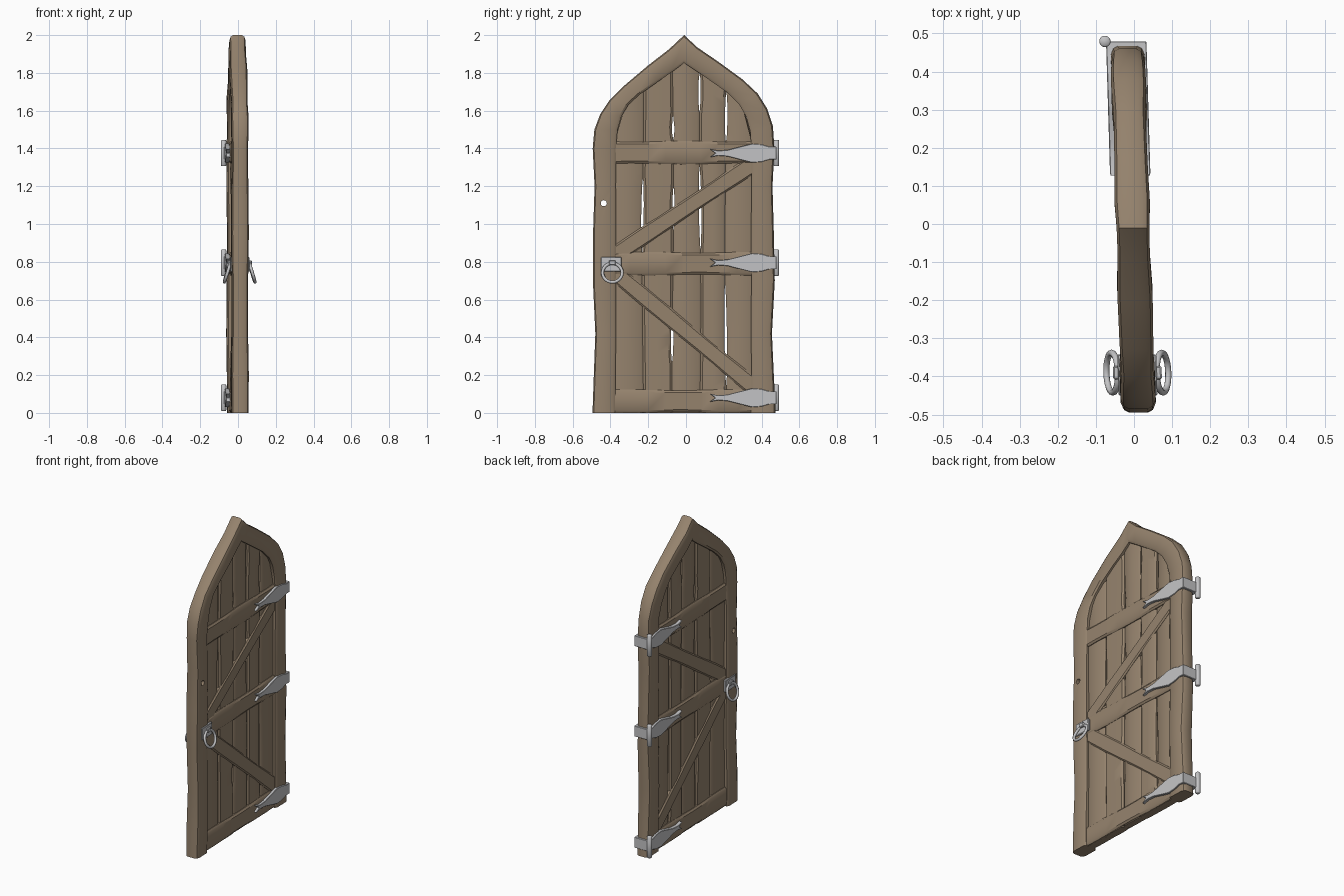
import bpy, bmesh, math
from mathutils import Matrix

if "Cube" in bpy.data.objects:
    bpy.data.objects.remove(bpy.data.objects["Cube"])

# The door leaf stands slightly ajar: x shifts a little along y
SHEAR = Matrix(((1, -0.03, 0, -0.003), (0, 1, 0, 0), (0, 0, 1, 0), (0, 0, 0, 1)))


def material(name, rgb):
    m = bpy.data.materials.new(name)
    m.diffuse_color = (*rgb, 1)
    m.use_nodes = True
    m.node_tree.nodes["Principled BSDF"].inputs["Base Color"].default_value = m.diffuse_color
    return m


WOOD = material("weathered wood", (0.30, 0.225, 0.153))
IRON = material("pale iron", (0.55, 0.55, 0.56))


def finish(ob, mat, bevel=0, angle=35):
    ob.data.transform(SHEAR @ ob.matrix_basis)
    ob.matrix_basis = Matrix()
    ob.data.materials.append(mat)
    bpy.ops.object.select_all(action='DESELECT')
    ob.select_set(True)
    bpy.context.view_layer.objects.active = ob
    if bevel:
        b = ob.modifiers.new("bevel", 'BEVEL')
        b.width, b.segments = bevel, 1
        bpy.ops.object.modifier_apply(modifier=b.name)
    bpy.ops.object.shade_smooth_by_angle(angle=math.radians(angle))
    return ob


def to_object(name, bm):
    bmesh.ops.recalc_face_normals(bm, faces=bm.faces)
    me = bpy.data.meshes.new(name)
    bm.to_mesh(me)
    bm.free()
    ob = bpy.data.objects.new(name, me)
    bpy.context.collection.objects.link(ob)
    return ob


def loft(name, sections, mat):
    """Skin a list of closed cross-sections and cap both ends."""
    bm = bmesh.new()
    rings = [[bm.verts.new(p) for p in s] for s in sections]
    n = len(rings[0])
    for a, b in zip(rings, rings[1:]):
        for i in range(n):
            bm.faces.new((a[i], a[(i + 1) % n], b[(i + 1) % n], b[i]))
    bm.faces.new(rings[0])
    bm.faces.new(rings[-1])
    return finish(to_object(name, bm), mat)


def slab(name, pts, x0, x1, mat, bevel=0.002):
    """Extrude a (y, z) outline from x0 to x1."""
    bm = bmesh.new()
    f = bm.faces.new([bm.verts.new((x0, y, z)) for y, z in pts])
    r = bmesh.ops.extrude_face_region(bm, geom=[f])
    bmesh.ops.translate(bm, vec=(x1 - x0, 0, 0),
                        verts=[v for v in r['geom'] if isinstance(v, bmesh.types.BMVert)])
    return finish(to_object(name, bm), mat, bevel)


def rect(y0, y1, z0, z1):
    return [(y0, z0), (y1, z0), (y1, z1), (y0, z1)]


# Frame: (outer y, outer z, inner y, inner z) going up one side, over the point and down
PATH = [(-.495, 0, -.375, 0), (-.488, .2, -.374, .2), (-.48, .42, -.37, .42), (-.493, .7, -.372, .7),
        (-.492, .95, -.37, .95), (-.484, 1.2, -.372, 1.2), (-.494, 1.4, -.371, 1.4),
        (-.485, 1.5, -.362, 1.5), (-.455, 1.58, -.342, 1.57), (-.405, 1.655, -.305, 1.63),
        (-.33, 1.73, -.245, 1.685), (-.2, 1.84, -.15, 1.752), (-.09, 1.925, -.07, 1.808),
        (-.01, 2.0, -.01, 1.853),
        (.06, 1.935, .05, 1.813), (.17, 1.86, .13, 1.758), (.3, 1.765, .22, 1.695),
        (.38, 1.69, .28, 1.635), (.43, 1.61, .318, 1.57), (.46, 1.52, .34, 1.49),
        (.468, 1.4, .347, 1.38), (.458, 1.2, .346, 1.2), (.465, .95, .345, .95),
        (.47, .7, .346, .7), (.455, .42, .344, .42), (.465, .2, .347, .2), (.475, 0, .345, 0)]
PROFILE = [(0, .8), (.12, 1), (.8, 1), (.94, .85), (1, .55)]
PROFILE = PROFILE + [(f, -d) for f, d in reversed(PROFILE)]
sections = []
for k, (oy, oz, iy, iz) in enumerate(PATH):
    h = .044 + .0025 * math.sin(k * 1.9)
    sections.append([(h * d, iy + (oy - iy) * f, iz + (oz - iz) * f) for f, d in PROFILE])
frame = loft("frame", sections, WOOD)

# Peephole through the frame
bpy.ops.mesh.primitive_cylinder_add(vertices=12, radius=.016, depth=.3,
                                    location=(0, -.435, 1.11), rotation=(0, math.pi / 2, 0))
cutter = bpy.context.object
cutter.hide_render = True
mod = frame.modifiers.new("peephole", 'BOOLEAN')
mod.operation, mod.object, mod.solver = 'DIFFERENCE', cutter, 'EXACT'
bpy.context.view_layer.objects.active = frame
bpy.ops.object.modifier_apply(modifier=mod.name)
bpy.data.objects.remove(cutter)


# Planks: reach up into the arch, with open cracks at some joints
def arch(y):
    for a, b in zip(PATH[6:20], PATH[7:21]):
        if a[2] <= y <= b[2]:
            return a[3] + (b[3] - a[3]) * (y - a[2]) / (b[2] - a[2]) + .04
    return 1.4


EDGES = [-.40, -.228, -.07, .075, .21, .37]
CRACKS = {1: [(.86, 1.25)], 2: [(.27, .5), (.97, 1.19), (1.45, 1.56)],
          3: [(.87, 1.3), (1.6, 1.8)], 4: [(.14, .68), (1.43, 1.7)]}


def half_gap(i, z):
    for a, b in CRACKS.get(i, []):
        if a < z < b:
            return .0065 * math.sin(math.pi * (z - a) / (b - a)) ** .6
    return -.0006


N = 50
for i, (l, r) in enumerate(zip(EDGES, EDGES[1:])):
    t = .02 + .003 * (i % 2)
    sections = []
    for k in range(N + 1):
        s = k / N
        tops = [arch(l), arch(l), arch((l + r) / 2 if i != 2 else -.01), arch(r), arch(r)]
        wl, wr = (.004 * math.sin(6 * s + 2 * j) for j in (i, i + 1))
        yl = l + wl + half_gap(i, s * tops[0])
        yr = r + wr - half_gap(i + 1, s * tops[-1])
        ys = [yl, yl + .012, -.01 if i == 2 else (l + r) / 2, yr - .012, yr]
        ds = [.6 * t, t, t * 1.08, t, .6 * t]
        front = [(d, y, s * z) for d, y, z in zip(ds, ys, tops)]
        sections.append(front + [(-x, y, z) for x, y, z in reversed(front)])
    loft(f"plank_{i + 1}", sections, WOOD)


# Cross rails and diagonal braces, showing on both faces
def bar(name, p0, p1, w, depth):
    dy, dz = p1[0] - p0[0], p1[1] - p0[1]
    ln = math.hypot(dy, dz)
    ny, nz = -dz / ln, dy / ln
    shape = [(-1, .75), (-.8, 1), (.8, 1), (1, .75)]
    shape += [(a, -d) for a, d in reversed(shape)]
    secs = []
    for k in range(9):
        u = k / 8
        h = w / 2 * (1 + .05 * math.sin(u * 9 + p0[1] * 7))
        secs.append([(depth * d, p0[0] + dy * u + ny * h * a, max(0, p0[1] + dz * u + nz * h * a))
                     for a, d in shape])
    loft(name, secs, WOOD)


for name, z in (("bottom_rail", .062), ("middle_rail", .79), ("top_rail", 1.378)):
    bar(name, (-.39, z), (.36, z), .118, .034)
bar("upper_brace", (-.385, .83), (.36, 1.32), .088, .030)
bar("lower_brace", (-.385, .75), (.36, .135), .088, .030)

# Strap hinges: forked strap on each face, plate around the edge, and a knuckle pin
STRAP = [(.125, .022), (.17, .013), (.22, .017), (.29, .035), (.35, .050), (.40, .046),
         (.44, .034), (.476, .034)]
for n, z in enumerate((.08, .795, 1.375), 1):
    outline = ([(.155, z)] + [(y, z + h) for y, h in STRAP]
               + [(y, z - h) for y, h in reversed(STRAP)])
    slab(f"hinge_strap_right_{n}", outline, .032, .050, IRON)
    slab(f"hinge_strap_left_{n}", outline, -.056, -.032, IRON)
    slab(f"hinge_plate_{n}", rect(.455, .479, z - .034, z + .034), -.056, .050, IRON)
    bpy.ops.mesh.primitive_cylinder_add(vertices=8, radius=.016, depth=.138,
                                        location=(-.059, .479, z))
    pin = bpy.context.object
    pin.name = f"hinge_pin_{n}"
    finish(pin, IRON, .004, 50)

# Ring handles on both faces
for side, s in (("right", 1), ("left", -1)):
    slab(f"handle_plate_{side}", rect(-.45, -.342, .748, .825), s * .035, s * .051, IRON, .003)
    slab(f"handle_staple_{side}", rect(-.408, -.372, .782, .808), s * .045, s * .064, IRON, .004)
    bpy.ops.mesh.primitive_torus_add(major_segments=28, minor_segments=8, major_radius=.052,
                                     minor_radius=.0085, location=(s * .066, -.39, .742),
                                     rotation=(0, s * math.radians(73), 0))
    ring = bpy.context.object
    ring.name = f"ring_handle_{side}"
    finish(ring, IRON, 0, 60)
